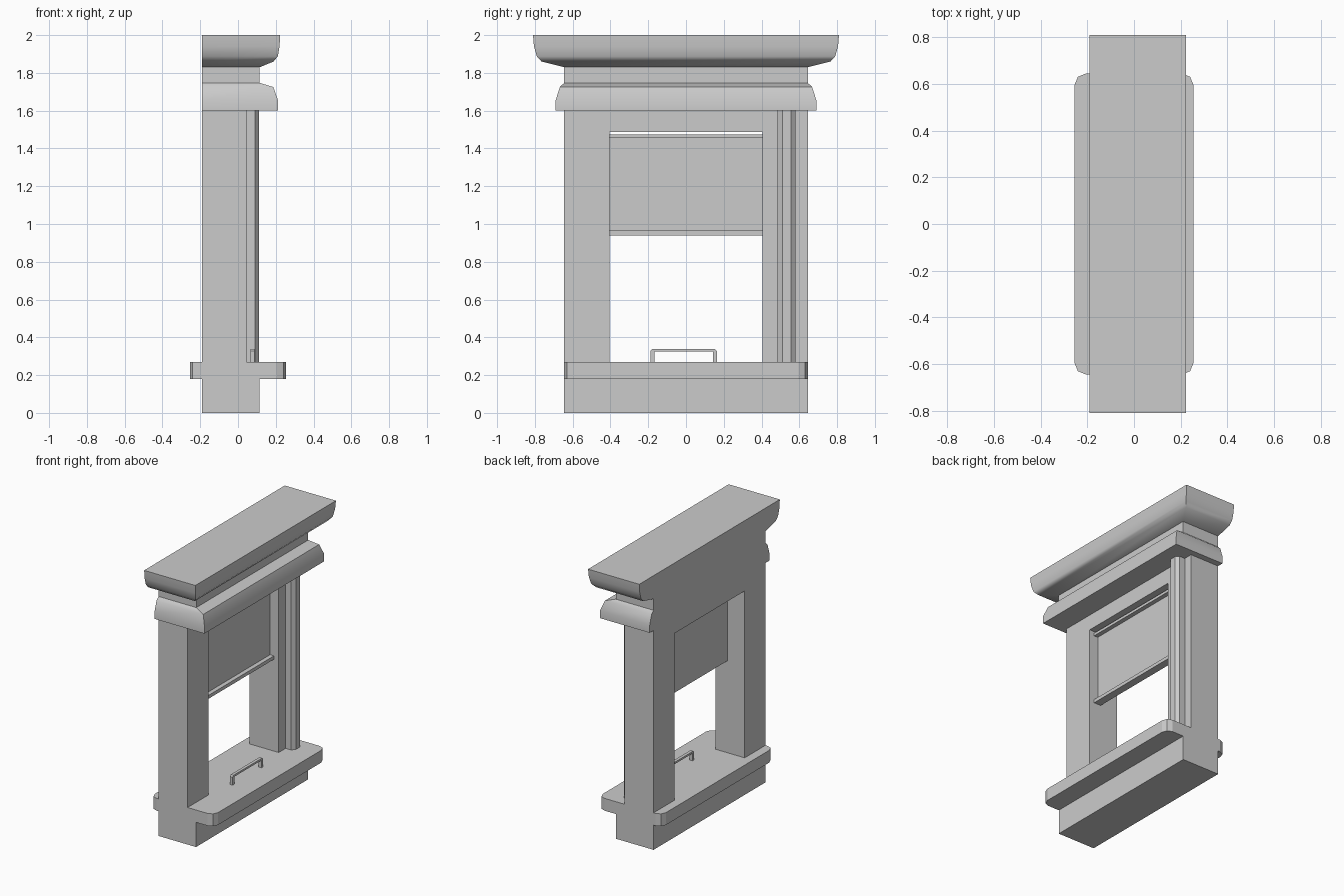
import bpy, bmesh, math

if "Cube" in bpy.data.objects:
    bpy.data.objects.remove(bpy.data.objects["Cube"])


def finish(name, bm, smooth=False):
    bmesh.ops.recalc_face_normals(bm, faces=bm.faces)
    mesh = bpy.data.meshes.new(name)
    bm.to_mesh(mesh)
    bm.free()
    ob = bpy.data.objects.new(name, mesh)
    bpy.context.collection.objects.link(ob)
    if smooth:
        bpy.ops.object.select_all(action='DESELECT')
        ob.select_set(True)
        bpy.context.view_layer.objects.active = ob
        bpy.ops.object.shade_smooth_by_angle(angle=math.radians(40))
    return ob


def loft(name, rings, smooth=False):
    """Skin a stack of equal-length point rings and cap both ends."""
    bm = bmesh.new()
    rows = [[bm.verts.new(p) for p in ring] for ring in rings]
    n = len(rows[0])
    for a, b in zip(rows, rows[1:]):
        for i in range(n):
            j = (i + 1) % n
            bm.faces.new((a[i], a[j], b[j], b[i]))
    bm.faces.new(rows[0])
    bm.faces.new(rows[-1])
    return finish(name, bm, smooth)


def prism_x(name, yz, x0, x1):
    return loft(name, [[(x, y, z) for y, z in yz] for x in (x0, x1)])


def prism_z(name, xy, z0, z1):
    return loft(name, [[(x, y, z) for x, y in xy] for z in (z0, z1)])


def box(name, x0, x1, y0, y1, z0, z1):
    return prism_z(name, [(x0, y0), (x1, y0), (x1, y1), (x0, y1)], z0, z1)


BACK, W, OPEN = -0.19, 0.645, 0.405

# Plinth under the hearth shelf
box("plinth", BACK, 0.113, -W, W, 0, 0.18)

# Hearth shelf with rounded corners
shelf = []
r, hx = 0.05, 0.255
for cx, cy, start in ((1, 1, 0), (-1, 1, 90), (-1, -1, 180), (1, -1, 270)):
    for k in range(3):
        a = math.radians(start + 45 * k)
        shelf.append((cx * (hx - r) + r * math.cos(a), cy * (W - r) + r * math.sin(a)))
prism_z("hearth_shelf", shelf, 0.18, 0.27)

# Surround: two jambs and lintel in one arch-shaped piece
prism_x("surround", [(-W, 0.27), (-OPEN, 0.27), (-OPEN, 1.487), (OPEN, 1.487),
                     (OPEN, 0.27), (W, 0.27), (W, 1.60), (-W, 1.60)], BACK, 0.045)

# Faceted half column on one jamb
prism_z("half_column", [(0.045, 0.485), (0.09, 0.485), (0.11, 0.51),
                        (0.11, 0.557), (0.09, 0.58), (0.045, 0.58)], 0.27, 1.60)

# Moulded entablature: (front x, half width, height), flat at the back
profile = [(0.212, 0.69, 1.60), (0.212, 0.69, 1.655), (0.187, 0.668, 1.725),
           (0.115, W, 1.747), (0.115, W, 1.83), (0.188, 0.765, 1.86),
           (0.211, 0.79, 1.888), (0.22, 0.805, 1.94), (0.223, 0.81, 2.0)]
loft("entablature", [[(BACK, -w, z), (x, -w, z), (x, w, z), (BACK, w, z)]
                     for x, w, z in profile], smooth=True)

# Fire screen panel with top and bottom rails
box("screen_panel", -0.05, -0.025, -OPEN, OPEN, 0.94, 1.475)
for part, z0, z1 in (("bottom", 0.94, 0.965), ("top", 1.455, 1.475)):
    box("screen_rail_" + part, -0.025, 0.007, -OPEN, OPEN, z0, z1)

# Bent handle on the shelf
outer = [(-0.188, 0.27), (-0.188, 0.328), (-0.178, 0.338),
         (0.153, 0.338), (0.163, 0.328), (0.163, 0.27)]
inner = [(0.143, 0.27), (0.143, 0.324), (-0.168, 0.324), (-0.168, 0.27)]
prism_x("handle", outer + inner, 0.066, 0.088)
